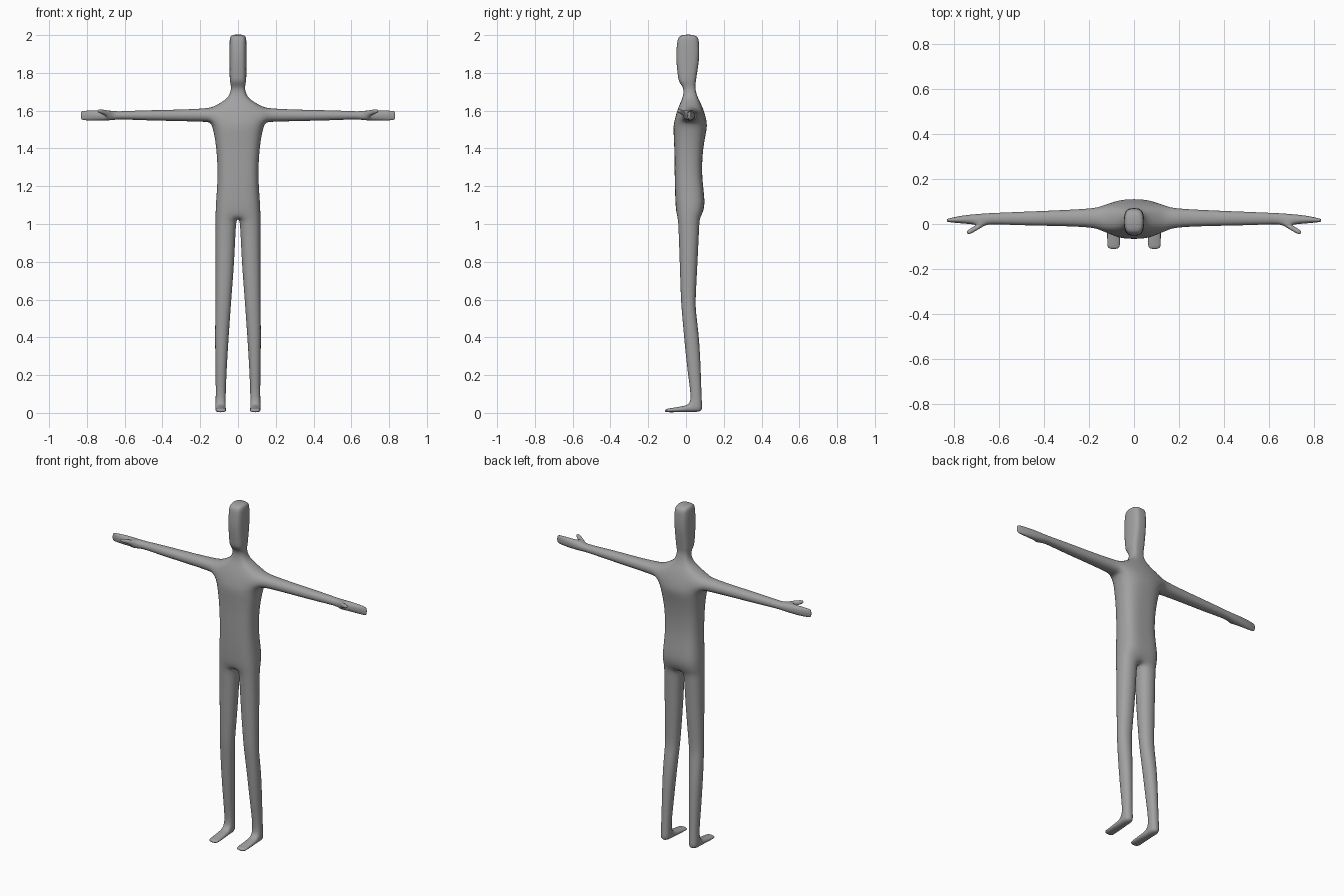
import bpy, bmesh
from mathutils import Vector

if "Cube" in bpy.data.objects:
    bpy.data.objects.remove(bpy.data.objects["Cube"])

ROUND = 1 / 0.917   # compensates the shrink of a four-sided tube when subdivided
bm = bmesh.new()


def bridge(a, b, closed=True, skip=()):
    """Join two loops of vertices with quads, leaving out the skipped sides."""
    n = len(a)
    for i in range(n if closed else n - 1):
        if i not in skip:
            j = (i + 1) % n
            bm.faces.new((a[i], a[j], b[j], b[i]))


def tube(start, rings, skips={}):
    """Extrude a four-sided opening through a list of rings and cap the end."""
    loops = [start]
    for k, ring in enumerate(rings):
        pts = [Vector(p) for p in ring]
        mid = sum(pts, Vector()) / 4
        loops.append([bm.verts.new(mid + (p - mid) * ROUND) for p in pts])
        bridge(loops[-2], loops[-1], skip=skips.get(k, ()))
    bm.faces.new(loops[-1])
    return loops


def arm_ring(x, z0, z1, y0, y1):
    return [(x, y0, z0), (x, y1, z0), (x, y1, z1), (x, y0, z1)]


def leg_ring(z, x0, x1, y0, y1):
    return [(x0, y0, z), (x1, y0, z), (x1, y1, z), (x0, y1, z)]


def foot_ring(y, x0, x1, z0, z1):
    return [(x0, y, z1), (x1, y, z1), (x1, y, z0), (x0, y, z0)]


# Torso, neck and head: z, half width, front y, back y, depth of the sides
trunk = [
    (1.035, .118, -.049, .078, 1), (1.10, .118, -.056, .106, 1), (1.25, .105, -.060, .081, 1),
    (1.40, .113, -.062, .090, .95), (1.49, .128, -.071, .112, .85),
    (1.535, .142, -.074, .122, .75), (1.622, .128, -.046, .094, .75),
    (1.665, .048, -.017, .062, 1), (1.72, .034, -.009, .047, 1), (1.752, .043, -.039, .052, 1),
    (1.785, .044, -.043, .056, 1), (1.88, .045, -.054, .072, 1), (1.965, .045, -.047, .069, 1),
    (2.004, .041, -.039, .062, 1)]
SHOULDER = 5
rows = []
for z, h, f, b, s in trunk:
    w, mid, d = h / 0.958, (f + b) / 2, (b - f) / 2 * s
    rows.append([bm.verts.new(p) for p in (
        (0, f, z), (w, mid - d, z), (w, mid + d, z), (0, b, z))])
for k in range(len(rows) - 1):
    bridge(rows[k], rows[k + 1], closed=False, skip=(1,) if k == SHOULDER else ())
bm.faces.new(rows[-1])

# Arm and hand, with an opening at the front for the thumb
low, up = rows[SHOULDER], rows[SHOULDER + 1]
THUMB = 5
arm = tube([low[1], low[2], up[2], up[1]], [
    arm_ring(.165, 1.541, 1.612, -.016, .070), arm_ring(.30, 1.545, 1.605, -.009, .062),
    arm_ring(.50, 1.549, 1.602, -.006, .054), arm_ring(.62, 1.555, 1.596, .000, .049),
    arm_ring(.66, 1.551, 1.597, -.003, .047), arm_ring(.70, 1.548, 1.600, -.002, .044),
    arm_ring(.77, 1.547, 1.601, .003, .037), arm_ring(.82, 1.550, 1.599, .008, .025),
    arm_ring(.833, 1.553, 1.596, .010, .022)], {THUMB: (3,)})

# Thumb
a, b = arm[THUMB], arm[THUMB + 1]
tube([a[0], b[0], b[3], a[3]], [
    [(x0, y0, z0), (x1, y1, z0), (x1, y1, z1), (x0, y0, z1)]
    for x0, y0, x1, y1, z0, z1 in (
        (.683, -.019, .707, -.008, 1.574, 1.602),
        (.716, -.038, .736, -.025, 1.585, 1.607),
        (.736, -.048, .747, -.038, 1.591, 1.606))])

# Leg down to the heel, with an opening at the front for the foot
leg = tube(rows[0], [
    leg_ring(1.00, .012, .118, -.040, .070), leg_ring(.80, .020, .118, -.033, .061),
    leg_ring(.60, .036, .118, -.027, .050), leg_ring(.54, .040, .119, -.022, .051),
    leg_ring(.40, .050, .122, -.010, .070),
    leg_ring(.20, .062, .118, .010, .079), leg_ring(.05, .067, .117, .034, .083),
    leg_ring(.003, .065, .120, .030, .089)], {7: (0,)})

# Foot
a, b = leg[7], leg[8]
tube([a[0], a[1], b[1], b[0]], [
    foot_ring(-.01, .064, .119, .004, .036), foot_ring(-.088, .062, .119, .003, .024),
    foot_ring(-.113, .064, .117, .004, .020)])

bmesh.ops.recalc_face_normals(bm, faces=bm.faces)
mesh = bpy.data.meshes.new("body")
bm.to_mesh(mesh)
bm.free()
body = bpy.data.objects.new("body", mesh)
bpy.context.collection.objects.link(body)
mesh.polygons.foreach_set("use_smooth", [True] * len(mesh.polygons))

# Mirror the half figure and smooth it
mirror = body.modifiers.new("mirror", 'MIRROR')
mirror.merge_threshold = 0.0005
smooth = body.modifiers.new("smooth", 'SUBSURF')
smooth.levels = smooth.render_levels = 3

grey = bpy.data.materials.new("grey")
grey.diffuse_color = (0.36, 0.36, 0.36, 1)
grey.use_nodes = True
grey.node_tree.nodes["Principled BSDF"].inputs["Base Color"].default_value = grey.diffuse_color
mesh.materials.append(grey)
